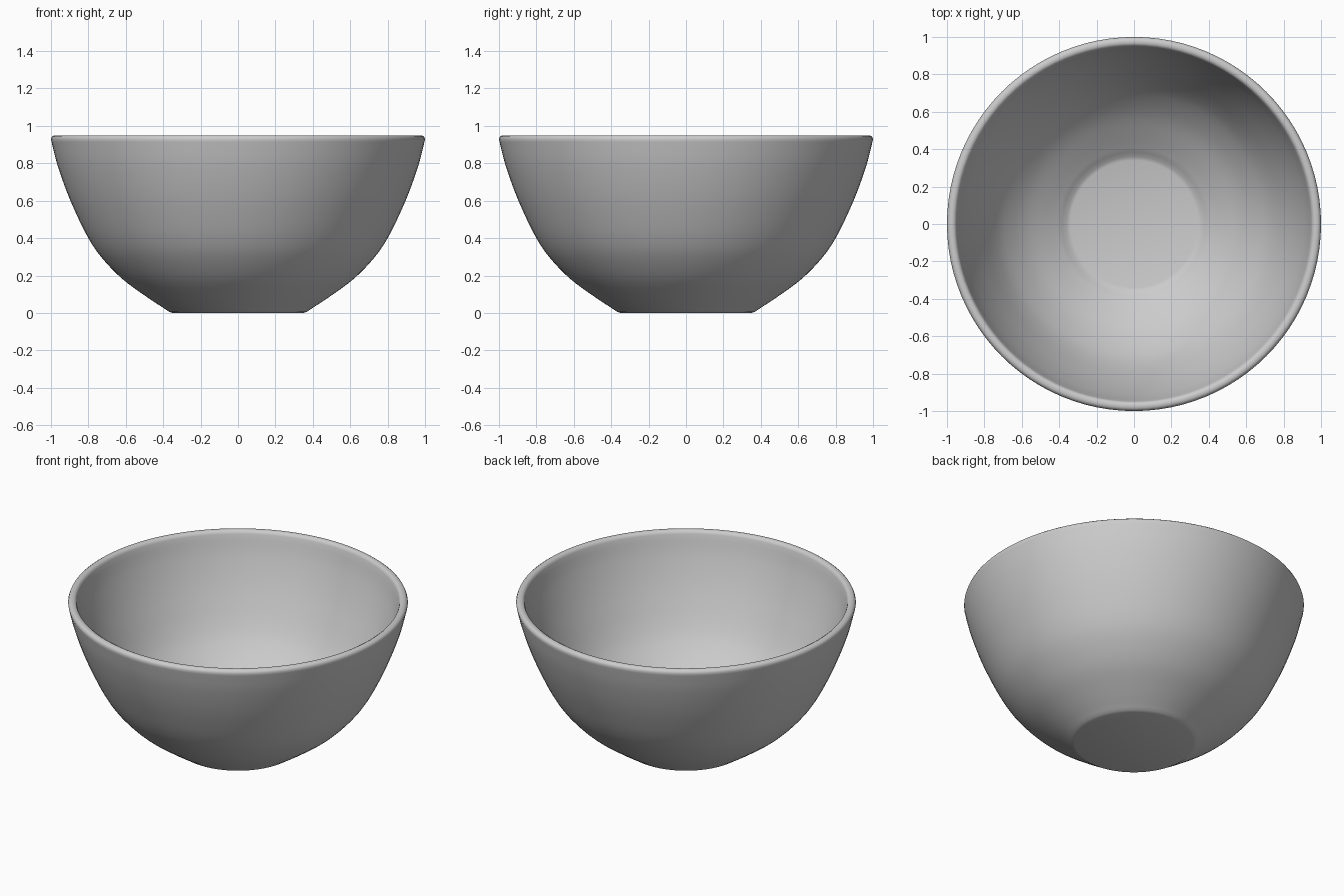
import bpy, bmesh, math
from mathutils import Vector

if "Cube" in bpy.data.objects:
    bpy.data.objects.remove(bpy.data.objects["Cube"])

SEGMENTS = 96
WALL = 0.05

# Outer wall curve (radius, height), foot to rim
KEYS = [(0.385, 0.018), (0.49, 0.087), (0.62, 0.183), (0.73, 0.297), (0.80, 0.40),
        (0.865, 0.53), (0.92, 0.66), (0.968, 0.80), (0.997, 0.915)]


def smooth_path(keys, steps=4):
    """Catmull-Rom interpolation through the key points."""
    p = [Vector(k) for k in keys]
    p = [2 * p[0] - p[1]] + p + [2 * p[-1] - p[-2]]
    out = []
    for a, b, c, d in zip(p, p[1:], p[2:], p[3:]):
        for i in range(steps):
            t = i / steps
            out.append(0.5 * (2 * b + (c - a) * t + (2 * a - 5 * b + 4 * c - d) * t ** 2
                              + (3 * b - a - 3 * c + d) * t ** 3))
    return out + [p[-2]]


def inset(path, dist):
    """Shift the path toward the inside of the bowl."""
    out = []
    for i, q in enumerate(path):
        t = (path[min(i + 1, len(path) - 1)] - path[max(i - 1, 0)]).normalized()
        out.append(q + Vector((-t.y, t.x)) * dist)
    return out


outer = smooth_path(KEYS)
inner = [q for q in inset(outer, WALL) if 0.37 < q.x and q.y < 0.91]

# Full section: foot, outer wall, rounded rim, inner wall, floor
foot = [Vector(v) for v in ((0, 0), (0.35, 0), (0.368, 0.006))]
rim = [Vector(v) for v in ((1.0, 0.93), (0.995, 0.942), (0.984, 0.95),
                           (0.966, 0.95), (0.954, 0.943), (0.949, 0.93))]
floor = [Vector(v) for v in ((0.36, WALL + 0.006), (0.34, WALL), (0, WALL))]
section = foot + outer + rim + inner[::-1] + floor

# Bowl: revolve the section around z
bm = bmesh.new()
verts = [bm.verts.new((q.x, 0, q.y)) for q in section]
edges = [bm.edges.new(pair) for pair in zip(verts, verts[1:])]
bmesh.ops.spin(bm, geom=verts + edges, cent=(0, 0, 0), axis=(0, 0, 1),
               angle=2 * math.pi, steps=SEGMENTS, use_duplicate=False)
bmesh.ops.remove_doubles(bm, verts=bm.verts, dist=0.0005)
bmesh.ops.recalc_face_normals(bm, faces=bm.faces)
mesh = bpy.data.meshes.new("bowl")
bm.to_mesh(mesh)
bm.free()
bowl = bpy.data.objects.new("bowl", mesh)
bpy.context.collection.objects.link(bowl)
mesh.shade_smooth()
